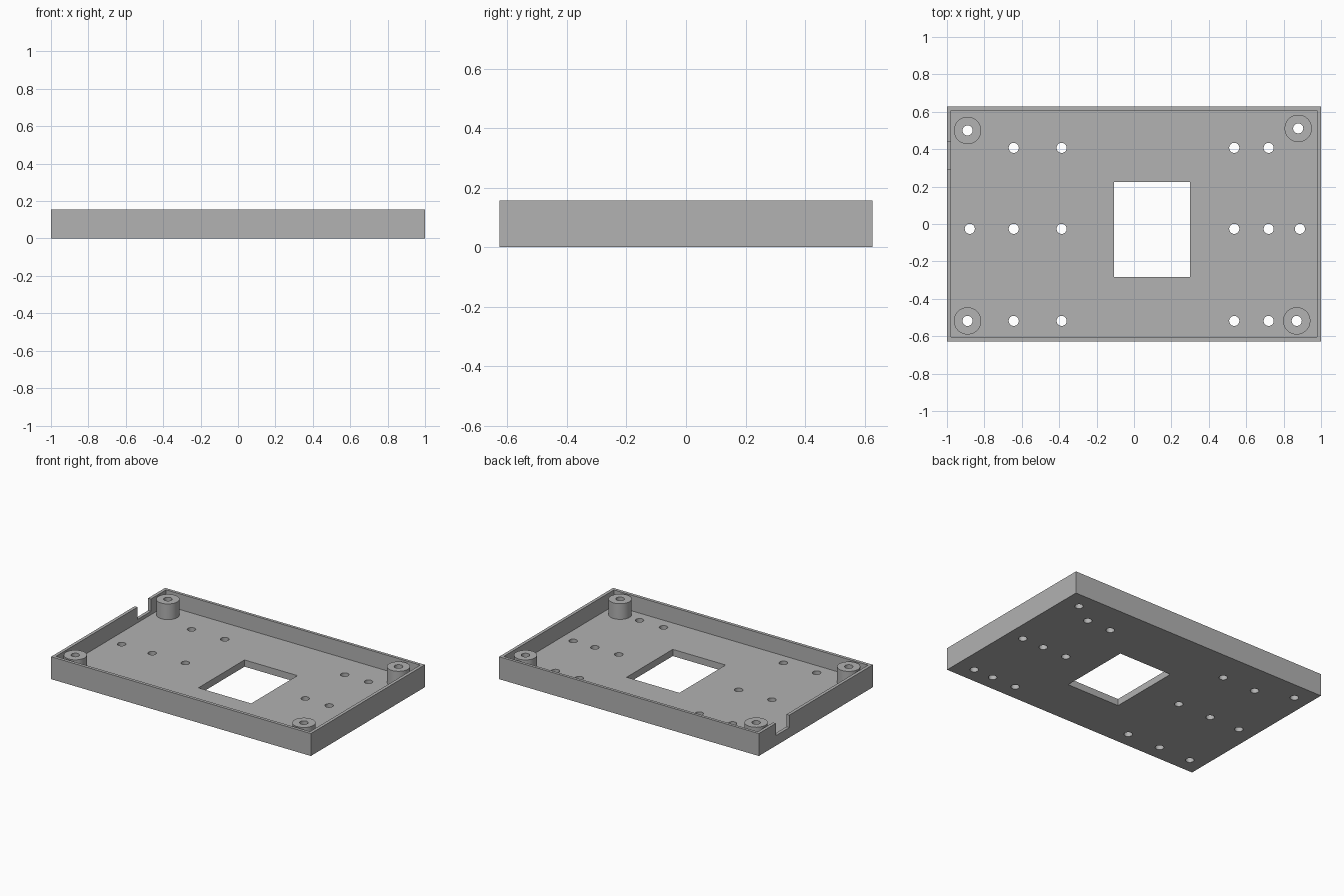
import bpy
import bmesh
from math import radians
from mathutils import Matrix, Vector

if "Cube" in bpy.data.objects:
    bpy.data.objects.remove(bpy.data.objects["Cube"], do_unlink=True)

HEIGHT, FLOOR = 0.156, 0.047
HOLE_R, BOSS_R = 0.027, 0.073

grey = bpy.data.materials.new("plain grey")
grey.use_nodes = True
colour = (0.445, 0.445, 0.445, 1)
grey.diffuse_color = colour
grey.node_tree.nodes["Principled BSDF"].inputs["Base Color"].default_value = colour


def add_box(bm, low, high):
    low, high = Vector(low), Vector(high)
    m = Matrix.Translation((low + high) / 2) @ Matrix.Diagonal((*(high - low), 1))
    bmesh.ops.create_cube(bm, size=1, matrix=m)


def add_cylinder(bm, xy, radius, z0, z1):
    m = Matrix.Translation((*xy, (z0 + z1) / 2))
    bmesh.ops.create_cone(bm, cap_ends=True, segments=48, radius1=radius,
                          radius2=radius, depth=z1 - z0, matrix=m)


def make_object(name, bm):
    mesh = bpy.data.meshes.new(name)
    bm.to_mesh(mesh)
    bm.free()
    mesh.materials.append(grey)
    obj = bpy.data.objects.new(name, mesh)
    bpy.context.collection.objects.link(obj)
    return obj


def combine(target, tool, operation):
    tool.hide_render = True
    mod = target.modifiers.new(tool.name, 'BOOLEAN')
    mod.operation, mod.solver, mod.object = operation, 'EXACT', tool
    bpy.ops.object.select_all(action='DESELECT')
    bpy.context.view_layer.objects.active = target
    target.select_set(True)
    bpy.ops.object.modifier_apply(modifier=mod.name)
    bpy.data.objects.remove(tool, do_unlink=True)


# Outer block of the tray
bm = bmesh.new()
add_box(bm, (-1, -0.627, 0), (1, 0.627, HEIGHT))
tray = make_object("tray", bm)

# Hollow interior leaving floor and thin walls
bm = bmesh.new()
add_box(bm, (-0.978, -0.605, FLOOR), (0.978, 0.607, 0.3))
combine(tray, make_object("cavity_cutter", bm), 'DIFFERENCE')

# Corner screw posts
posts = [(-0.89, 0.50), (0.878, 0.511), (-0.89, -0.518), (0.87, -0.518)]
bm = bmesh.new()
for p in posts:
    add_cylinder(bm, p, BOSS_R, FLOOR / 2, HEIGHT)
combine(tray, make_object("corner_posts", bm), 'UNION')

# Through holes, rectangular window and the cable notch in the end wall
holes = posts + [(x, y) for x in (-0.643, -0.387, 0.536, 0.72)
                 for y in (0.407, -0.026, -0.518)]
holes += [(-0.878, -0.026), (0.887, -0.026)]
bm = bmesh.new()
for p in holes:
    add_cylinder(bm, p, HOLE_R, -0.1, 0.3)
add_box(bm, (-0.107, -0.283, -0.1), (0.30, 0.225, 0.3))
add_box(bm, (-1.1, 0.292, 0.07), (-0.97, 0.44, 0.3))
combine(tray, make_object("opening_cutter", bm), 'DIFFERENCE')

bpy.ops.object.shade_smooth_by_angle(angle=radians(30))
